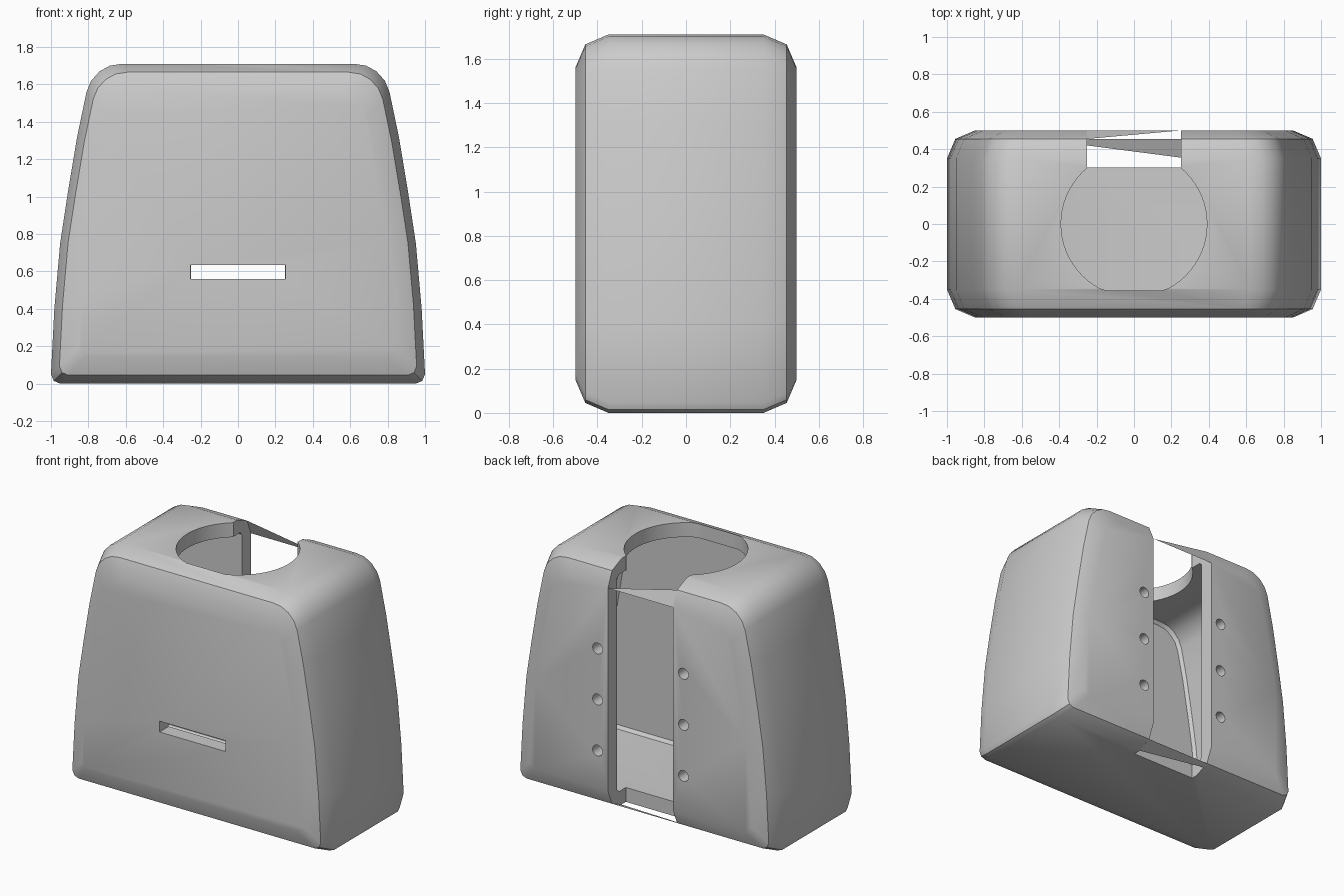
import bpy, bmesh, math
from mathutils import Matrix

if "Cube" in bpy.data.objects:
    bpy.data.objects.remove(bpy.data.objects["Cube"])

H = 1.71
# Right half of the front outline, bottom to top
HALF = [(.95, 0), (.985, .015), (1.0, .05), (.982, .4), (.951, .75), (.91, 1.02),
        (.86, 1.32), (.81, 1.56), (.785, 1.62), (.74, 1.67), (.685, 1.70), (.62, H)]
OUTLINE = HALF + [(-x, z) for x, z in reversed(HALF)]


def finish(bm, name):
    bmesh.ops.recalc_face_normals(bm, faces=bm.faces)
    me = bpy.data.meshes.new(name)
    bm.to_mesh(me)
    bm.free()
    ob = bpy.data.objects.new(name, me)
    bpy.context.collection.objects.link(ob)
    return ob


def loft(name, rings):
    """Loft the outline along y; each ring is (y, inset)."""
    bm = bmesh.new()
    loops = []
    for y, d in rings:
        loops.append([bm.verts.new((x * (1 - d), y, H / 2 + (z - H / 2) * (1 - d / (H / 2))))
                      for x, z in OUTLINE])
    n = len(OUTLINE)
    for a, b in zip(loops, loops[1:]):
        for i in range(n):
            bm.faces.new((a[i], a[(i + 1) % n], b[(i + 1) % n], b[i]))
    bm.faces.new(loops[0])
    bm.faces.new(loops[-1])
    return finish(bm, name)


def box(name, lo, hi):
    bm = bmesh.new()
    bmesh.ops.create_cube(bm, size=1)
    for v in bm.verts:
        v.co = [(lo[i] + hi[i]) / 2 + v.co[i] * (hi[i] - lo[i]) for i in range(3)]
    return finish(bm, name)


def cylinder(name, r, depth, loc, rot=Matrix(), n=24):
    bm = bmesh.new()
    bmesh.ops.create_cone(bm, cap_ends=True, segments=n, radius1=r, radius2=r, depth=depth,
                          matrix=Matrix.Translation(loc) @ rot)
    return finish(bm, name)


def cut(ob, cutter):
    m = ob.modifiers.new("cut", 'BOOLEAN')
    m.operation = 'DIFFERENCE'
    m.solver = 'EXACT'
    m.object = cutter
    bpy.context.view_layer.objects.active = ob
    bpy.ops.object.modifier_apply(modifier=m.name)
    bpy.data.objects.remove(cutter)


# Housing with two-step bevelled rims, hollowed to an even wall
housing = loft("housing", [(-.5, .15), (-.455, .045), (-.35, 0),
                           (.35, 0), (.455, .045), (.5, .15)])
cut(housing, loft("cavity", [(-.4, .12), (-.38, .1), (.38, .1), (.4, .12)]))

# Round top opening, flattened along the front rim
opening = cylinder("top_opening", .39, .5, (0, 0, 1.7), n=64)
for v in opening.data.vertices:
    v.co.y = max(v.co.y, -.355)
cut(housing, opening)

# Full-height back slot and small front slot
cut(housing, box("back_slot", (-.25, .303, -.2), (.25, .7, 1.9)))
cut(housing, box("front_slot", (-.253, -.7, .56), (.253, -.2, .635)))

# Screw holes beside the back slot
for sx in (-1, 1):
    for z in (.41, .765, 1.12):
        cut(housing, cylinder("screw_hole", .038, .4, (sx * .33, .5, z),
                              Matrix.Rotation(math.pi / 2, 4, 'X')))

bpy.ops.object.select_all(action='DESELECT')
housing.select_set(True)
bpy.context.view_layer.objects.active = housing
bpy.ops.object.shade_smooth_by_angle(angle=math.radians(30))

# Thin rim webs bridging the back slot at top and bottom
bm = bmesh.new()
for pts in ([(-.25, .5, 1.56), (.25, .5, 1.56), (-.25, .455, 1.665)],
            [(-.25, .455, .045), (.25, .455, .045), (.25, .355, .002), (-.25, .42, .03)]):
    bm.faces.new([bm.verts.new(p) for p in pts])
finish(bm, "slot_rim_webs")
